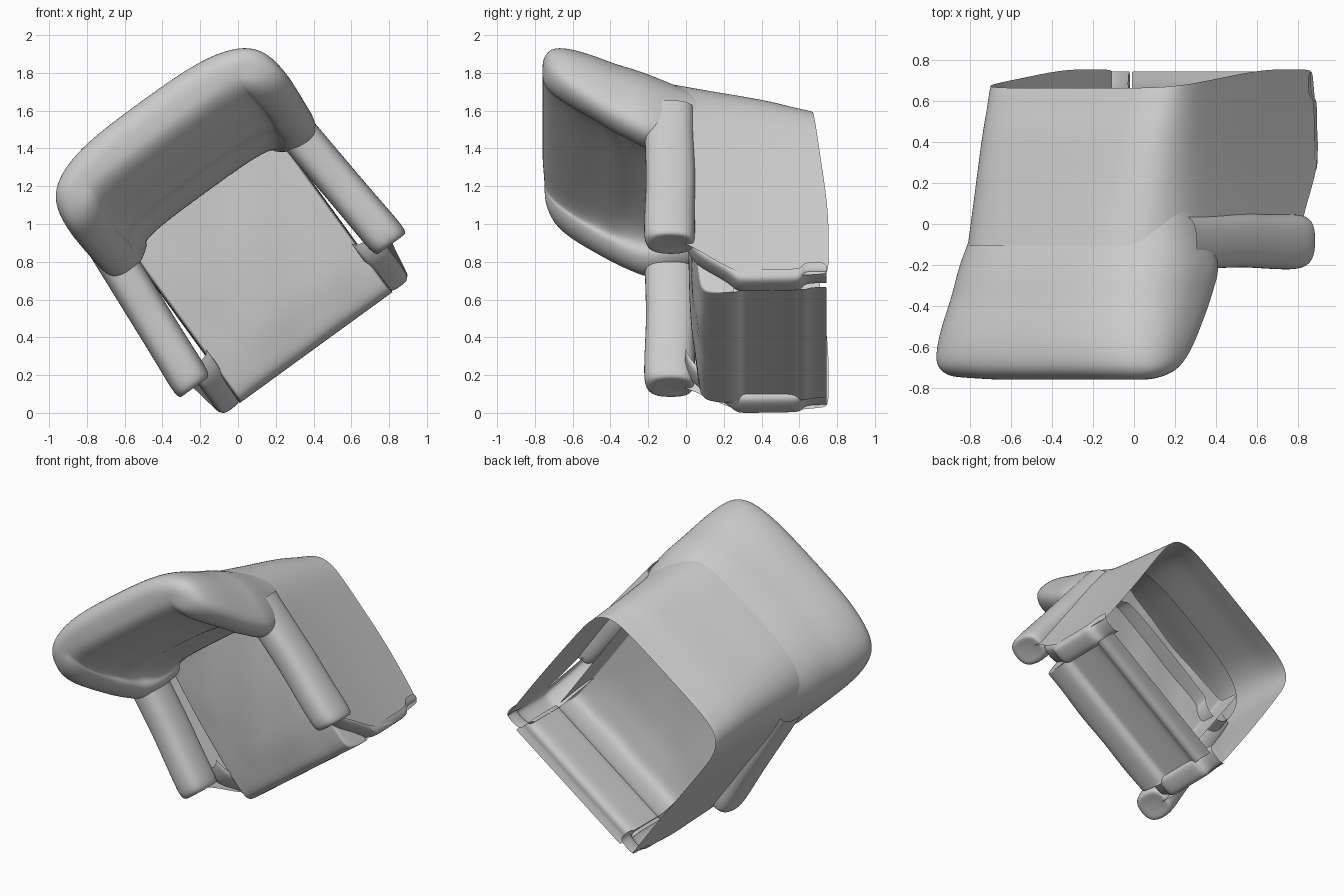
import bpy, bmesh, math
from mathutils import Vector

if "Cube" in bpy.data.objects:
    bpy.data.objects.remove(bpy.data.objects["Cube"])

# The armchair lies tipped over: its "up" is -y and it is turned about y.
# u = across the chair, v = towards its front, h = height above its own floor.
A = math.radians(36)
CA, SA = math.cos(A), math.sin(A)
parts = []


def place(u, v, h):
    return Vector((CA * u + SA * v, 0.755 - h, 0.905 - CA * v + SA * u))


def loft(name, rows, closed=False, cap_start=False, cap_end=False, level=2):
    """Skin a list of equal-length rows of (u, v, h) points."""
    bm = bmesh.new()
    grid = [[bm.verts.new(place(*p)) for p in row] for row in rows]
    n = len(rows[0])
    for a, b in zip(grid, grid[1:]):
        for i in range(n if closed else n - 1):
            j = (i + 1) % n
            bm.faces.new((a[i], a[j], b[j], b[i]))
    if cap_start:
        bm.faces.new(grid[0][::-1])
    if cap_end:
        bm.faces.new(grid[-1])
    bmesh.ops.recalc_face_normals(bm, faces=bm.faces)
    for f in bm.faces:
        f.smooth = True
    me = bpy.data.meshes.new(name)
    bm.to_mesh(me)
    bm.free()
    ob = bpy.data.objects.new(name, me)
    bpy.context.collection.objects.link(ob)
    if level:
        m = ob.modifiers.new("smooth", 'SUBSURF')
        m.levels = m.render_levels = level
    parts.append(ob)
    return ob


def arc(w, v0, v1, p, n):
    """Squared-off half ring from +w round the back to -w."""
    out = []
    for i in range(n + 1):
        t = math.pi * i / n
        c, s = math.cos(t), max(math.sin(t), 0.0)
        out.append((math.copysign(w * abs(c) ** p, c), v0 + (v1 - v0) * s ** p))
    return out


# Outer skirt: open U-shaped wall, floor edge slightly lifted at the rear
rows = []
for h, w, vb, vf, p in [(0.0, .60, -.51, .65, .34), (.03, .60, -.52, .66, .34),
                        (.16, .605, -.55, .67, .36), (.3, .61, -.59, .685, .38),
                        (.46, .62, -.63, .68, .40), (.62, .635, -.67, .58, .44),
                        (.74, .65, -.705, .50, .48), (.86, .66, -.735, .46, .50)]:
    sides = [vf, vf * .75 + .02, .3, .12]
    plan = [(w, v) for v in sides] + arc(w, 0, vb, p, 20) + [(-w, v) for v in sides[::-1]]
    rows.append([(u, v, h + max(0, .03 - .12 * v) * max(0, 1 - h / .3)) for u, v in plan])
loft("outer_wall", rows)

# Wrap-around back: horseshoe plans stacked up to a rounded crest
rows = []
for h, w, vb, vf, vi, t in [(.62, .60, -.64, -.24, -.31, .19), (.78, .64, -.695, -.22, -.30, .21),
                            (.90, .68, -.75, -.20, -.32, .22), (.99, .70, -.785, -.215, -.38, .22),
                            (1.05, .70, -.805, -.25, -.41, .20), (1.14, .705, -.83, -.30, -.41, .21),
                            (1.22, .71, -.86, -.36, -.48, .20), (1.32, .715, -.89, -.43, -.51, .21),
                            (1.41, .71, -.90, -.50, -.58, .21), (1.47, .69, -.885, -.56, -.63, .20),
                            (1.505, .63, -.84, -.62, -.68, .14), (1.515, .57, -.79, -.67, -.72, .07)]:
    outer = arc(w, vf - .04, vb, .62, 20)
    inner = arc(w - t, vf - .03, vi, .62, 20)[::-1]
    nose = vf + .01
    plan = outer + [(-w + t * .3, nose), (-w + t * .7, nose)] + inner \
        + [(w - t * .7, nose), (w - t * .3, nose)]
    rows.append([(u + .015, v, h - .05 * max(0, -u - .3)) for u, v in plan])
back = loft("back_rest", rows, closed=True)
# close the crest by bridging outer and inner edges of the top row
bm = bmesh.new()
bm.from_mesh(back.data)
bm.verts.ensure_lookup_table()
n = len(rows[0])
top = [bm.verts[(len(rows) - 1) * n + i] for i in range(n)]
for i in range(20):
    a, b = top[i], top[i + 1]
    c, d = top[42 - i], top[43 - i]
    bm.faces.new((a, b, c, d))
bm.faces.new((top[20], top[21], top[22], top[23]))
bm.faces.new((top[43], top[44], top[45], top[0]))
bmesh.ops.recalc_face_normals(bm, faces=bm.faces)
for f in bm.faces:
    f.smooth = True
bm.to_mesh(back.data)
bm.free()

# Padded arms, spreading a little towards the front
for side, name in ((-1, "left_arm"), (1, "right_arm")):
    rows = []
    for v, k, drop in [(-.42, 1, 0), (-.2, 1, 0), (.05, 1.0, .01), (.25, 1, 0), (.40, 1.03, 0),
                       (.475, 1.0, 0), (.50, .85, .01), (.49, .45, .01)]:
        mid = .585 + .06 * (v + .3) / .8
        row = []
        for i in range(14):
            a = 2 * math.pi * i / 14
            c, s = math.cos(a), math.sin(a)
            du = math.copysign(abs(c) ** .75, c) * .108 * k
            dh = math.copysign(abs(s) ** .75, s) * .135 * k
            row.append((side * (mid + du), v, .842 - drop + dh))
        rows.append(row)
    loft(name, rows, closed=True, cap_end=True)

# Seat cushion and front panel: one sheet, with soft wrinkles on top
profile = [(-.48, .70), (-.3, .70), (-.15, .705), (0, .71), (.15, .71), (.3, .705), (.45, .70),
           (.58, .69), (.67, .675), (.70, .64), (.705, .55), (.70, .48), (.665, .46), (.66, .44),
           (.66, .30), (.66, .18), (.685, .16), (.685, .12), (.67, .09), (.67, .01)]
rows = []
for u in (-.50, -.495, -.48, -.44, -.33, -.2, -.07, .07, .2, .33, .44, .48, .495, .50):
    crown = .03 * (1 - (u / .5) ** 2)
    row = []
    for v, h in profile:
        if h > .665:
            h += crown * (1 if v < .5 else .4) + .008 * math.sin(14 * u + 9 * v) * (abs(u) < .4)
        if abs(u) > .498:
            h = min(h, .50)
        row.append((u, v, h))
    rows.append(row)
loft("seat_and_front", rows)

# Front posts below the arms, curving back up under the arm ends
post = [(.40, .76), (.47, .74), (.54, .69), (.60, .60), (.66, .52), (.70, .49), (.705, .44),
        (.70, .30), (.70, .18), (.69, .14), (.65, .13), (.65, .01)]
for side, name in ((-1, "left_post"), (1, "right_post")):
    rows = [[(side * u, v - d, h) for v, h in post]
            for u, d in ((.475, .05), (.48, .01), (.53, 0), (.58, 0), (.612, .01), (.62, .06))]
    loft(name, rows)

# Rest the lowest point on z = 0
bpy.context.view_layer.update()
deps = bpy.context.evaluated_depsgraph_get()
low = min(v.co.z for o in parts for v in o.evaluated_get(deps).data.vertices)
for o in parts:
    o.location.z -= low
